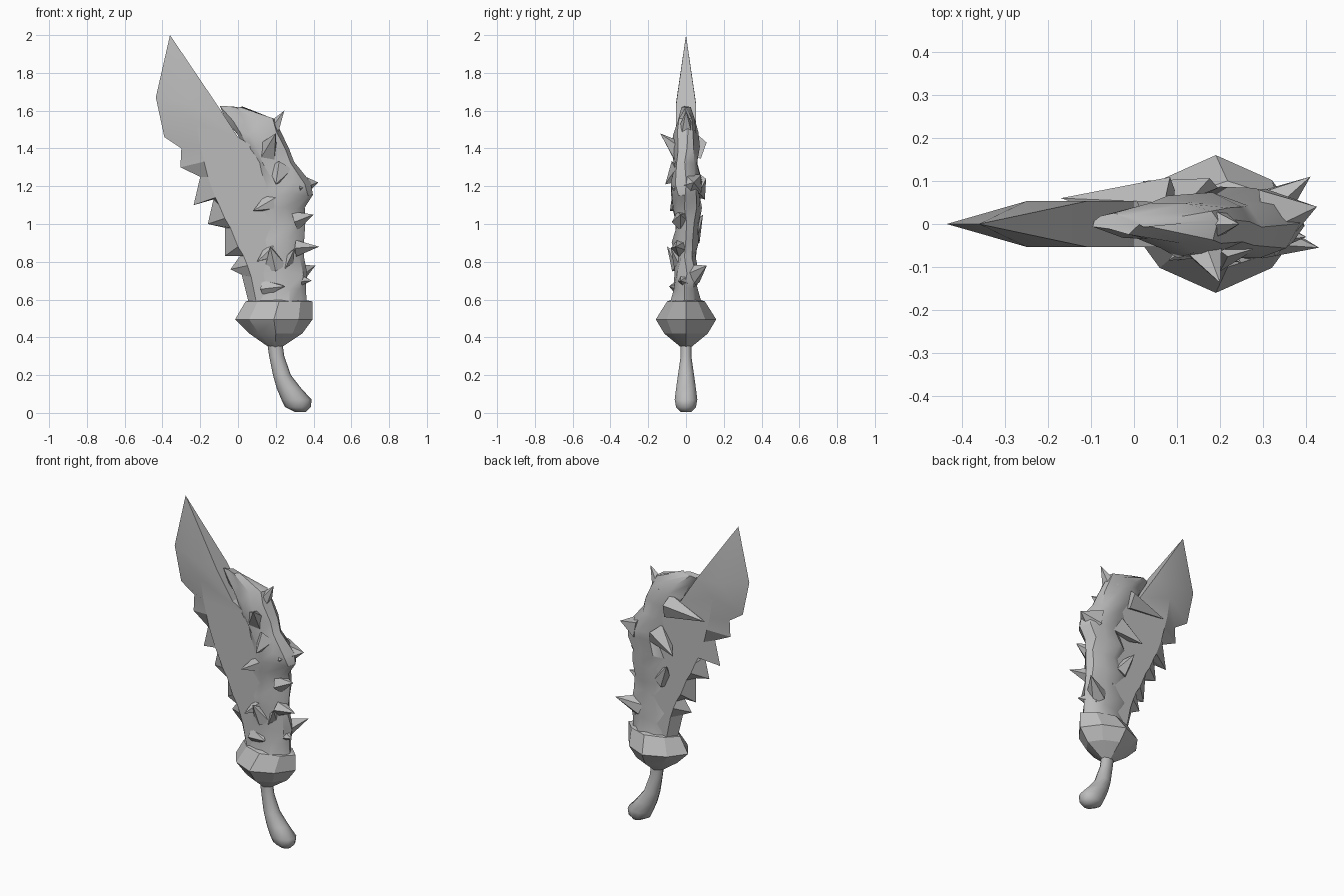
import bpy, bmesh, math, random
from mathutils import Vector

random.seed(4)
cube = bpy.data.objects.get("Cube")
if cube:
    bpy.data.objects.remove(cube, do_unlink=True)

# Single stone-grey material
stone = bpy.data.materials.new("stone_grey")
stone.use_nodes = True
grey = (0.5, 0.5, 0.5, 1)
stone.diffuse_color = grey
stone.node_tree.nodes["Principled BSDF"].inputs["Base Color"].default_value = grey


def finish(bm, name, smooth_angle):
    """Turn a bmesh into a named object, smooth below the given angle."""
    bmesh.ops.recalc_face_normals(bm, faces=bm.faces)
    mesh = bpy.data.meshes.new(name)
    bm.to_mesh(mesh)
    bm.free()
    mesh.materials.append(stone)
    obj = bpy.data.objects.new(name, mesh)
    bpy.context.collection.objects.link(obj)
    bpy.ops.object.select_all(action='DESELECT')
    obj.select_set(True)
    bpy.context.view_layer.objects.active = obj
    bpy.ops.object.shade_smooth_by_angle(angle=math.radians(smooth_angle))
    return obj


def loft(name, stations, sides, smooth_angle, diagonal=1.0, rough=0.0):
    """Closed tube through stations of (height, left x, right x, half depth)."""
    bm = bmesh.new()
    rings = []
    for z, left, right, depth in stations:
        centre, radius = (left + right) / 2, (right - left) / 2
        ring = []
        for i in range(sides):
            a = math.tau * i / sides
            k = 1 if i % 2 == 0 else diagonal
            bump = [random.uniform(-rough, rough) for axis in range(3)]
            point = Vector((centre + radius * k * math.cos(a),
                            depth * k * math.sin(a), z)) + Vector(bump)
            ring.append(bm.verts.new(point))
        rings.append(ring)
    for low, high in zip(rings, rings[1:]):
        for i in range(sides):
            j = (i + 1) % sides
            bm.faces.new((low[i], low[j], high[j], high[i]))
    bm.faces.new(rings[0])
    bm.faces.new(rings[-1])
    return finish(bm, name, smooth_angle)


def add_spike(bm, tip, base, radius, sides=5):
    """Pointed shard growing from a buried base to its tip."""
    tip, base = Vector(tip), Vector(base)
    axis = (tip - base).normalized()
    u = axis.orthogonal().normalized()
    v = axis.cross(u)
    ring = []
    for i in range(sides):
        a = math.tau * i / sides
        r = radius * random.uniform(0.75, 1.1)
        ring.append(bm.verts.new(base + u * r * math.cos(a) + v * r * math.sin(a)))
    point = bm.verts.new(tip)
    bm.faces.new(ring)
    for i in range(sides):
        bm.faces.new((ring[i], ring[(i + 1) % sides], point))


# Blade: serrated cutting edge, bevel crease and thick back, per station (x, z)
blade_rows = [
    ((-.435, 1.67), (-.25, 1.64), (-.11, 1.63)),
    ((-.39, 1.46), (-.22, 1.54), (0, 1.46)),
    ((-.3, 1.4), (-.2, 1.41), (.1, 1.4)),
    ((-.305, 1.3), (-.18, 1.33), (.15, 1.3)),
    ((-.2, 1.25), (-.16, 1.25), (.2, 1.25)),
    ((-.235, 1.1), (-.12, 1.14), (.2, 1.14)),
    ((-.13, 1.13), (-.1, 1.1), (.2, 1.1)),
    ((-.16, 1), (-.07, 1.03), (.2, 1.03)),
    ((-.07, .98), (-.04, .98), (.2, .98)),
    ((-.07, .83), (0, .88), (.2, .88)),
    ((.01, .83), (.03, .83), (.2, .83)),
    ((-.04, .76), (.05, .78), (.2, .78)),
    ((.02, .73), (.07, .72), (.2, .72)),
    ((.06, .57), (.1, .57), (.2, .57)),
]
half = .053
bm = bmesh.new()
tip = bm.verts.new((-.36, 0, 2))
loops = []
for edge, crease, back in blade_rows:
    section = [(edge, 0), (crease, -half), (back, -half), (back, half), (crease, half)]
    loops.append([bm.verts.new((p[0], y, p[1])) for p, y in section])
for i in range(5):
    j = (i + 1) % 5
    bm.faces.new((tip, loops[0][i], loops[0][j]))
    for a, b in zip(loops, loops[1:]):
        bm.faces.new((a[i], a[j], b[j], b[i]))
bm.faces.new(loops[-1])
finish(bm, "serrated_blade", 20)

# Craggy rock body along the back of the blade
loft("craggy_body", [
    (.56, .07, .37, .085), (.66, .07, .36, .06), (.74, .05, .37, .075),
    (.83, .1, .35, .06), (.91, .07, .355, .07), (1, .11, .36, .06),
    (1.08, .08, .345, .08), (1.16, .1, .39, .075), (1.22, .09, .39, .08),
    (1.32, .06, .29, .07), (1.4, .03, .265, .075), (1.48, -.02, .235, .06),
    (1.55, -.06, .2, .045), (1.615, -.1, .03, .015),
], 10, 35, rough=.011)

# Shards growing out of the body: tip, base, radius
shards = [
    ((.2, -.137, 1.48), (.15, -.03, 1.38), .065),    # front horn
    ((.245, 0, 1.6), (.17, 0, 1.48), .05),           # top point
    ((.425, .04, 1.22), (.31, .02, 1.2), .09),       # outer side, downwards
    ((.4, -.03, 1.05), (.3, -.02, 1.02), .06),
    ((.43, -.055, .88), (.31, -.03, .88), .05),
    ((.41, .11, .78), (.29, .03, .72), .07),
    ((.39, -.03, .7), (.3, 0, .7), .06),
    ((-.17, .06, 1.38), (.08, .04, 1.42), .08),      # back
    ((.02, .1, 1.13), (.16, .04, 1.22), .08),
    ((.07, .09, 1.05), (.14, .03, .93), .06),
    ((.2, -.11, 1.21), (.22, -.03, 1.28), .07),      # front
    ((.08, -.085, 1.07), (.2, -.03, 1.12), .07),
    ((.1, -.085, .8), (.18, -.03, .86), .05),
    ((.17, -.1, .88), (.2, -.03, .78), .07),
    ((.3, -.08, .87), (.26, -.02, .79), .05),
    ((.25, -.09, .67), (.14, -.03, .66), .06),
]
bm = bmesh.new()
for shard in shards:
    add_spike(bm, *shard)
finish(bm, "rock_shards", 35)

# Faceted bowl-shaped guard
loft("guard", [
    (.35, .16, .235, .03), (.42, .06, .34, .115), (.495, -.015, .395, .16),
    (.59, .04, .395, .1), (.6, .1, .34, .07),
], 8, 20, diagonal=.9)

# Bent grip with a swollen end
loft("handle", [
    (.005, .3, .36, .03), (.03, .25, .385, .055), (.07, .23, .39, .063),
    (.13, .205, .335, .055), (.2, .185, .28, .045), (.3, .165, .245, .03),
    (.37, .155, .235, .03),
], 10, 50)
